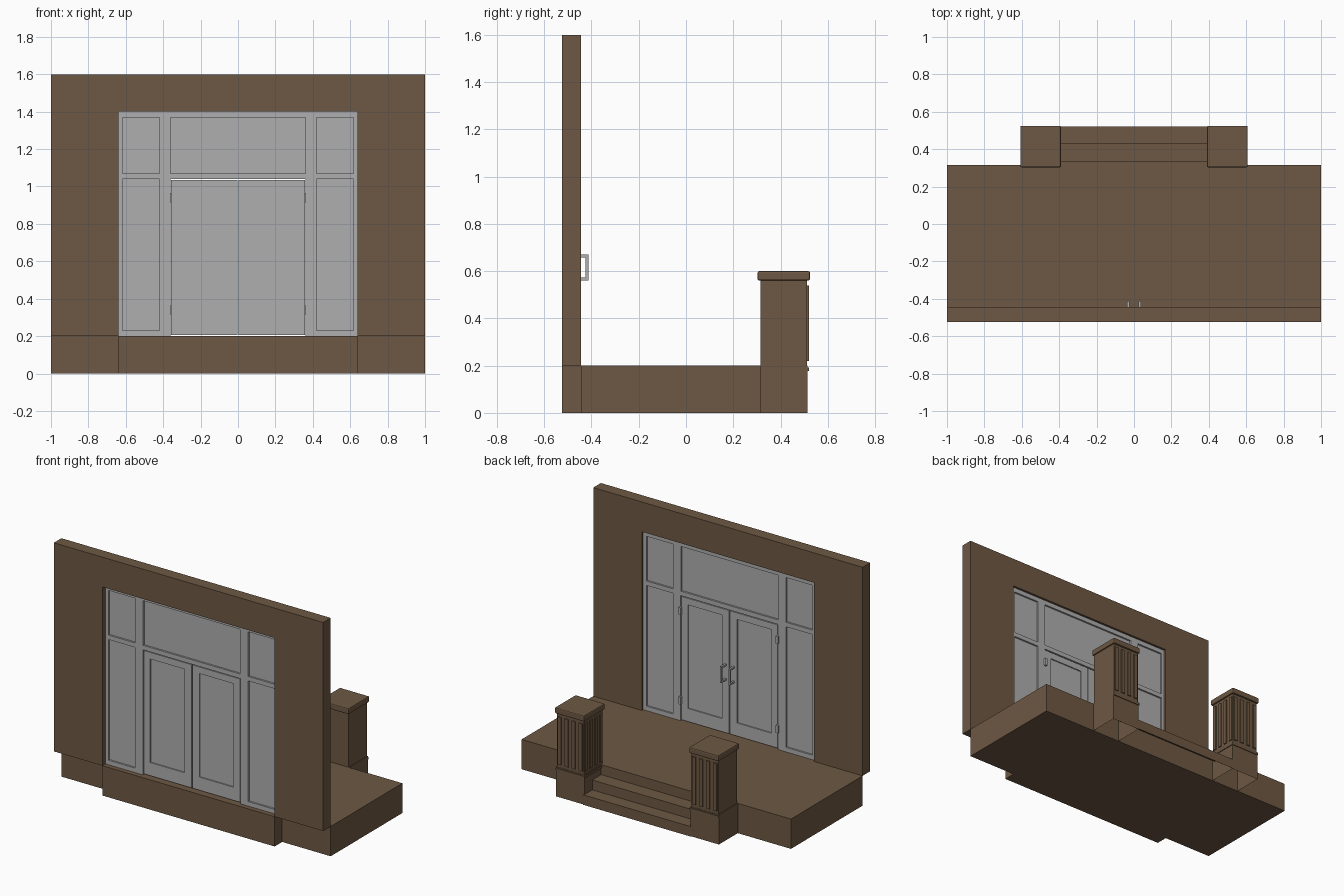
import bpy, bmesh

if "Cube" in bpy.data.objects:
    bpy.data.objects.remove(bpy.data.objects["Cube"])


def material(name, rgb):
    m = bpy.data.materials.new(name)
    m.diffuse_color = (*rgb, 1)
    m.use_nodes = True
    m.node_tree.nodes["Principled BSDF"].inputs["Base Color"].default_value = m.diffuse_color
    return m


BROWN = material("brown_stone", (0.155, 0.098, 0.056))
GREY = material("light_grey", (0.43, 0.43, 0.43))


def finish(name, bm, mat):
    bmesh.ops.recalc_face_normals(bm, faces=bm.faces)
    me = bpy.data.meshes.new(name)
    bm.to_mesh(me)
    bm.free()
    ob = bpy.data.objects.new(name, me)
    bpy.context.collection.objects.link(ob)
    me.materials.append(mat)
    return ob


def box(name, x, y, z, mat, bevel=0, open_bottom=False):
    x = sorted(x)
    bm = bmesh.new()
    bmesh.ops.create_cube(bm, size=1)
    for v in bm.verts:
        v.co = [r[0] + (c + 0.5) * (r[1] - r[0]) for c, r in zip(v.co, (x, y, z))]
    if bevel:
        bmesh.ops.bevel(bm, geom=bm.edges[:], offset=bevel, segments=2,
                        affect='EDGES', profile=0.5)
    if open_bottom:
        bm.normal_update()
        bmesh.ops.delete(bm, geom=[f for f in bm.faces if f.normal.z < -0.9],
                         context='FACES')
    return finish(name, bm, mat)


def panel(name, outer, inner, y0, y1, recess, mat=GREY):
    """Framed panel, recessed on both sides; rects are x0, x1, z0, z1."""
    bm = bmesh.new()

    def loop(r, y):
        return [bm.verts.new(p) for p in ((r[0], y, r[2]), (r[1], y, r[2]),
                                          (r[1], y, r[3]), (r[0], y, r[3]))]

    loops = [loop(inner, y0 + recess), loop(inner, y0), loop(outer, y0),
             loop(outer, y1), loop(inner, y1), loop(inner, y1 - recess)]
    for a, b in zip(loops, loops[1:]):
        for i in range(4):
            j = (i + 1) % 4
            bm.faces.new((a[i], a[j], b[j], b[i]))
    bm.faces.new(loops[0])
    bm.faces.new(loops[-1])
    return finish(name, bm, mat)


def flip(r, s):
    a, b = sorted((r[0] * s, r[1] * s))
    return (a, b, r[2], r[3])


# wall with a doorway, one U-shaped profile extruded in depth
bm = bmesh.new()
pts = [(-1, .2), (-.64, .2), (-.64, 1.4), (.64, 1.4), (.64, .2), (1, .2), (1, 1.6), (-1, 1.6)]
face = bm.faces.new([bm.verts.new((x, -.525, z)) for x, z in pts])
ext = bmesh.ops.extrude_face_region(bm, geom=[face], use_keep_orig=True)
for v in ext['geom']:
    if isinstance(v, bmesh.types.BMVert):
        v.co.y = -.445
finish("wall", bm, BROWN)

# porch floor and the sill under the doorway
box("porch_floor", (-1, 1), (-.445, .315), (0, .2), BROWN)
box("door_sill", (-.64, .64), (-.525, -.445), (0, .2), BROWN)

# steps, a folded sheet that is open underneath
bm = bmesh.new()
prof = [(.315, .2), (.335, .2), (.335, .133), (.43, .133), (.43, .067), (.52, .067), (.52, 0)]
rows = [(bm.verts.new((-.4, y, z)), bm.verts.new((.4, y, z))) for y, z in prof]
for a, b in zip(rows, rows[1:]):
    bm.faces.new((a[0], b[0], b[1], a[1]))
finish("steps", bm, BROWN)

# transom above the doors
FY = (-.492, -.46)
panel("transom", (-.4, .4, 1.04, 1.4), (-.36, .36, 1.07, 1.37), *FY, .012)

for s, side in ((1, "right"), (-1, "left")):
    # side windows
    panel(f"side_window_lower_{side}", flip((.4, .64, .2, 1.055), s),
          flip((.42, .617, .23, 1.04), s), *FY, .012)
    panel(f"side_window_upper_{side}", flip((.4, .64, 1.055, 1.4), s),
          flip((.42, .617, 1.07, 1.37), s), *FY, .012)
    # door and its jamb
    box(f"door_jamb_{side}", (.362 * s, .4 * s), FY, (.2, 1.04), GREY)
    panel(f"door_{side}", flip((.004, .357, .207, 1.034), s),
          flip((.055, .31, .295, .99), s), -.488, -.463, .008)
    # hinges on the porch side
    for z in (.34, .94):
        box(f"hinge_{side}", (.353 * s, .37 * s), (-.463, -.447), (z - .025, z + .025), GREY)
    # bracket-shaped door handle
    box(f"handle_grip_{side}", (.025 * s, .037 * s), (-.425, -.413), (.56, .67), GREY)
    for z in (.56, .658):
        box(f"handle_arm_{side}", (.025 * s, .037 * s), (-.463, -.425), (z, z + .012), GREY)

    # pillar: base, shaft and rounded cap
    box(f"pillar_base_{side}", (.395 * s, .605 * s), (.31, .515), (0, .2), BROWN, open_bottom=True)
    box(f"pillar_shaft_{side}", (.4 * s, .6 * s), (.315, .513), (.2, .56), BROWN)
    box(f"pillar_cap_{side}", (.39 * s, .608 * s), (.303, .525), (.56, .6), BROWN, bevel=.007)
    # raised vertical strips on the outward and inner faces
    for k in range(4):
        c = .42 + k * .053
        box(f"pillar_strip_front_{side}", ((c - .013) * s, (c + .013) * s),
            (.513, .52), (.22, .54), BROWN)
        d = .335 + k * .053
        box(f"pillar_strip_inner_{side}", (.393 * s, .4 * s),
            (d - .013, d + .013), (.22, .54), BROWN)
    # thin band at the top of the base
    box(f"base_band_front_{side}", (.392 * s, .605 * s), (.515, .52), (.178, .192), BROWN)
    box(f"base_band_inner_{side}", (.39 * s, .395 * s), (.335, .52), (.178, .192), BROWN)
